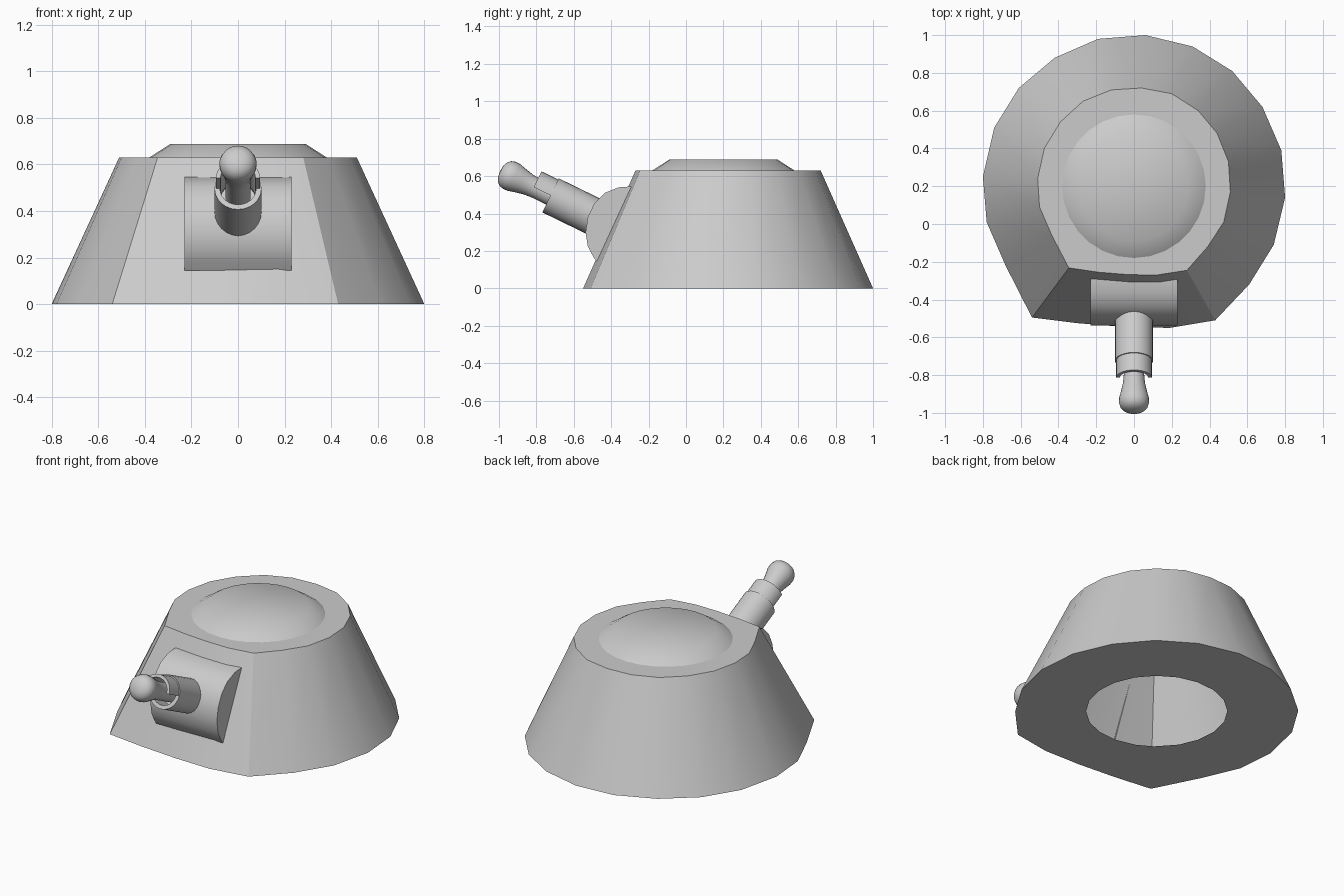
import bpy, bmesh
from math import sin, cos, pi, atan2, radians
from mathutils import Vector

if "Cube" in bpy.data.objects:
    bpy.data.objects.remove(bpy.data.objects["Cube"])


def make(name, verts, faces, angle=35, recalc=True):
    me = bpy.data.meshes.new(name)
    me.from_pydata([tuple(v) for v in verts], [], faces)
    bm = bmesh.new()
    bm.from_mesh(me)
    bmesh.ops.remove_doubles(bm, verts=bm.verts, dist=1e-5)
    if recalc:
        bmesh.ops.recalc_face_normals(bm, faces=bm.faces)
    bm.to_mesh(me)
    bm.free()
    ob = bpy.data.objects.new(name, me)
    bpy.context.collection.objects.link(ob)
    bpy.ops.object.select_all(action='DESELECT')
    ob.select_set(True)
    bpy.context.view_layer.objects.active = ob
    bpy.ops.object.shade_smooth_by_angle(angle=radians(angle))
    return ob


def bridge(a, b, n):
    return [(a + i, a + (i + 1) % n, b + (i + 1) % n, b + i) for i in range(n)]


def lathe(name, profile, origin, axis, u, v, n=24, sweep=2 * pi, closed=False, angle=35):
    """Turn (distance along axis, radius) points around an axis."""
    full = sweep > 6.2
    rings = n if full else n + 1
    k = len(profile)
    verts = [origin + axis * t + (u * cos(sweep * i / n) + v * sin(sweep * i / n)) * r
             for i in range(rings) for t, r in profile]
    faces = []
    for i in range(n):
        j = (i + 1) % rings
        for p in range(k if closed else k - 1):
            q = (p + 1) % k
            faces.append((i * k + p, i * k + q, j * k + q, j * k + p))
    if not full:
        faces += [tuple(range(k)), tuple(range(n * k, n * k + k))]
    return make(name, verts, faces, angle)


# turret shell: round plan with a flattened front, hollow with a round hole below
low = [(.06, 1), (.31, .94), (.52, .81), (.68, .62), (.78, .39), (.80, .14), (.74, -.11),
       (.61, -.32), (.43, -.51), (.19, -.55), (-.05, -.545), (-.30, -.525), (-.54, -.495),
       (-.68, -.22), (-.78, .01), (-.80, .25), (-.74, .51), (-.61, .72), (-.42, .88), (-.19, .98)]
high = [(.04, .72), (.20, .69), (.34, .60), (.44, .48), (.50, .33), (.51, .17), (.475, .01),
        (.39, -.12), (.28, -.245), (.12, -.27), (-.03, -.268), (-.19, -.255), (-.345, -.232),
        (-.435, -.06), (-.50, .09), (-.51, .24), (-.475, .40), (-.39, .54), (-.27, .65), (-.12, .71)]
n = len(low)
hole = [(.4 * cos(a), .2 + .4 * sin(a)) for a in (atan2(y - .2, x) for x, y in low)]
verts = [(x, y, 0) for x, y in hole] + [(x, y, 0) for x, y in low] + [(x, y, .63) for x, y in high]
faces = bridge(0, n, n) + bridge(n, 2 * n, n) + [tuple(range(2 * n, 3 * n))]
shell = make("turret_shell", verts, [f[::-1] for f in faces], 30, recalc=False)

# low raised roof
X, Y, Z = Vector((1, 0, 0)), Vector((0, 1, 0)), Vector((0, 0, 1))
lathe("roof_dome", [(.63, .38), (.688, .29), (.688, 0)], Vector((0, .2, 0)), Z, X, Y, 28, angle=40)

# curved gun mantlet, its edges just passing through the front wall
side = [(-.29, .545), (-.36, .54), (-.435, .51), (-.49, .455), (-.525, .38), (-.537, .30),
        (-.525, .225), (-.505, .185), (-.48, .145), (-.45, .16), (-.37, .35)]
k = len(side)
verts = [(x, y, z) for x in (-.23, .23) for y, z in side]
faces = [(i, i + 1, k + i + 1, k + i) for i in range(8)]
faces += [tuple(range(k)), tuple(range(k, 2 * k))]
make("gun_mantlet", verts, faces, 40)

# gun parts share one raised axis
tilt = radians(26)
axis = Vector((0, -cos(tilt), sin(tilt)))
up = Vector((0, sin(tilt), cos(tilt)))
end = Vector((0, -.724, .497))
lathe("gun_sleeve", [(-.33, .101), (0, .101), (0, .078), (-.12, .078), (-.12, 0), (-.33, 0)],
      end, axis, X, up, closed=True)
lathe("sleeve_hood", [(-.1, .094), (.1, .094), (.1, .075), (-.1, .075)],
      end, axis, X, up, n=14, sweep=pi, closed=True)
lathe("gun_barrel", [(-.12, .054), (.08, .054), (.13, .058), (.18, .069), (.22, .079), (.245, .08),
                     (.268, .073), (.285, .058), (.296, .035), (.3, 0)], end, axis, X, up, angle=50)
